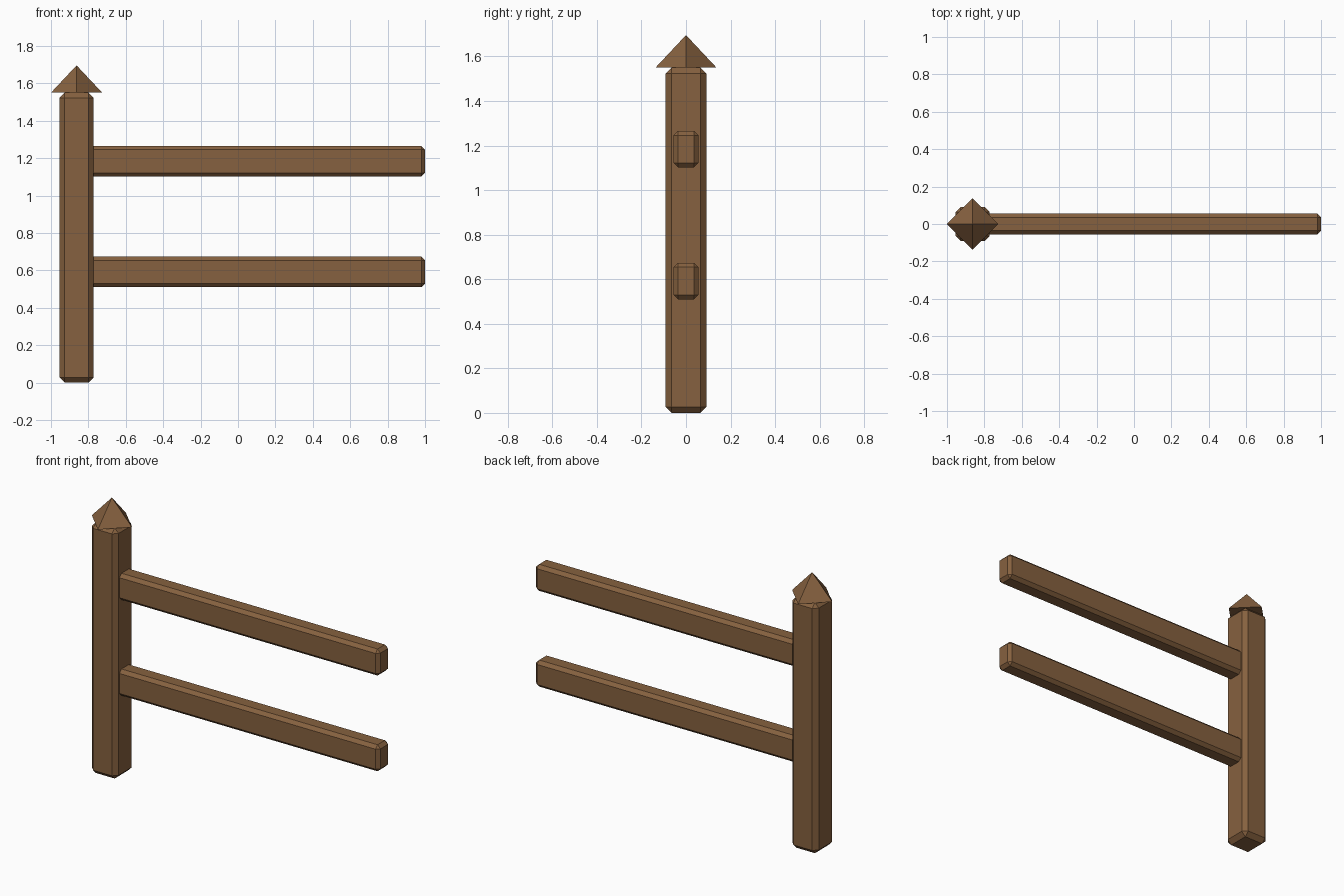
import bpy, bmesh
from mathutils import Matrix

if "Cube" in bpy.data.objects:
    bpy.data.objects.remove(bpy.data.objects["Cube"])

wood = bpy.data.materials.new("wood")
wood.diffuse_color = (0.24, 0.12, 0.05, 1)
wood.use_nodes = True
wood.node_tree.nodes["Principled BSDF"].inputs["Base Color"].default_value = wood.diffuse_color


def finish(bm, name):
    mesh = bpy.data.meshes.new(name)
    bm.to_mesh(mesh)
    bm.free()
    mesh.materials.append(wood)
    obj = bpy.data.objects.new(name, mesh)
    bpy.context.collection.objects.link(obj)
    return obj


def beam(name, lo, hi, chamfer):
    """Box between two corners with chamfered edges."""
    size = [b - a for a, b in zip(lo, hi)]
    mid = [(a + b) / 2 for a, b in zip(lo, hi)]
    bm = bmesh.new()
    bmesh.ops.create_cube(bm, size=1, matrix=Matrix.Translation(mid) @ Matrix.Diagonal((*size, 1)))
    obj = finish(bm, name)
    bevel = obj.modifiers.new("chamfer", "BEVEL")
    bevel.width = chamfer
    bevel.segments = 1
    return obj


POST_X = -0.863

# Upright post
beam("post", (POST_X - 0.091, -0.091, 0), (POST_X + 0.091, 0.091, 1.55), 0.027)

# Two rails, let into the post
for name, z in (("lower_rail", 0.592), ("upper_rail", 1.184)):
    beam(name, (POST_X, -0.056, z - 0.082), (1.0, 0.056, z + 0.082), 0.02)

# Pyramid cap with its corners on the x and y axes
bm = bmesh.new()
bmesh.ops.create_cone(bm, cap_ends=True, segments=4, radius1=0.137, radius2=0, depth=0.146,
                      matrix=Matrix.Translation((POST_X, 0, 1.55 + 0.073)))
bmesh.ops.remove_doubles(bm, verts=bm.verts, dist=1e-5)
finish(bm, "post_cap")
